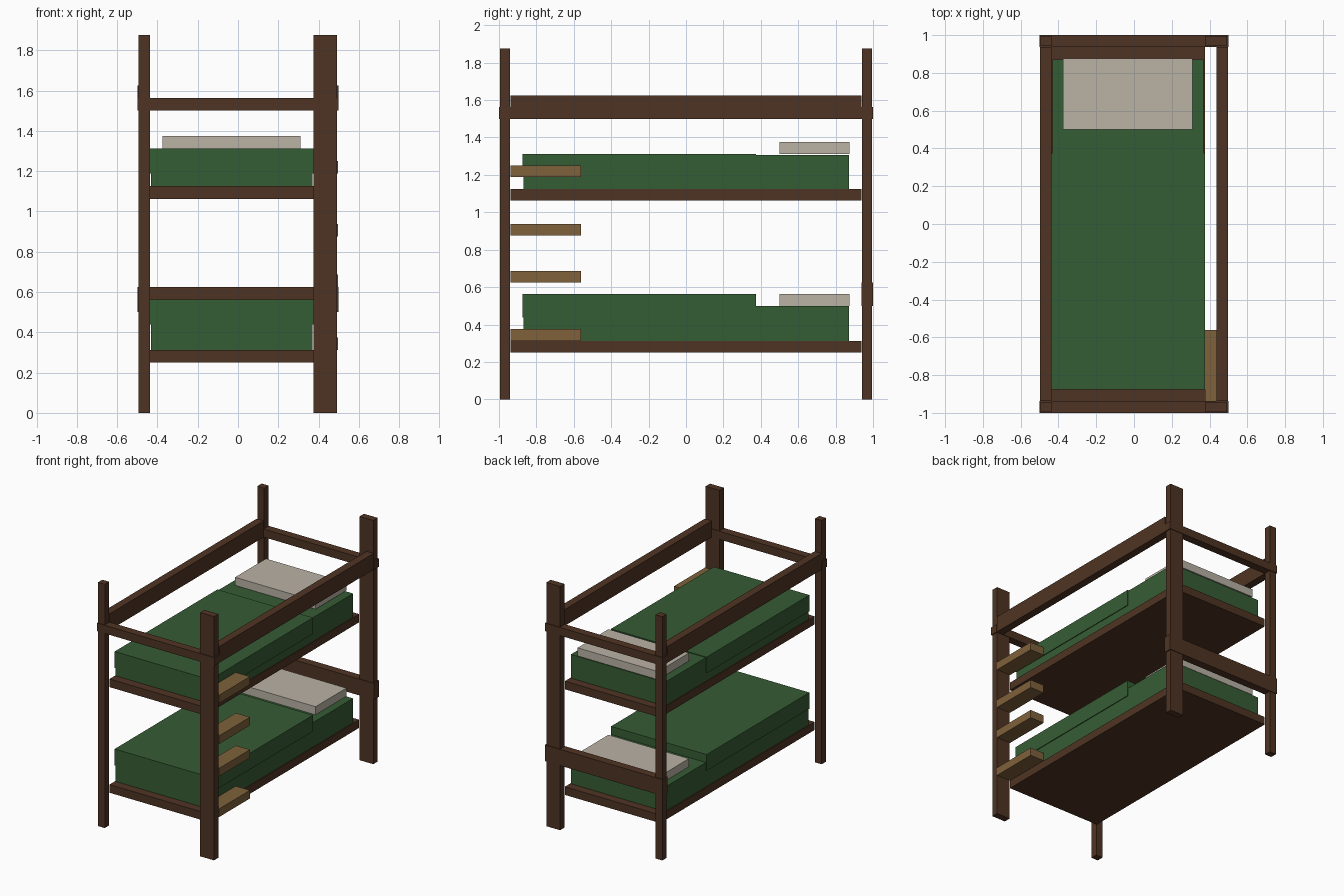
import bpy
import bmesh

if "Cube" in bpy.data.objects:
    bpy.data.objects.remove(bpy.data.objects["Cube"])


def material(name, rgb):
    m = bpy.data.materials.new(name)
    m.diffuse_color = (*rgb, 1.0)
    m.use_nodes = True
    m.node_tree.nodes["Principled BSDF"].inputs["Base Color"].default_value = m.diffuse_color
    return m


DARK_WOOD = material("dark wood", (0.078, 0.034, 0.017))
LIGHT_WOOD = material("light wood", (0.21, 0.12, 0.043))
GREEN = material("green cloth", (0.036, 0.109, 0.034))
CREAM = material("cream cloth", (0.49, 0.445, 0.376))


def box(name, x, y, z, mat):
    """Box from (min, max) ranges on each axis."""
    bm = bmesh.new()
    bmesh.ops.create_cube(bm, size=1.0)
    for v in bm.verts:
        v.co = [r[0] if c < 0 else r[1] for c, r in zip(v.co, (x, y, z))]
    mesh = bpy.data.meshes.new(name)
    bm.to_mesh(mesh)
    bm.free()
    mesh.materials.append(mat)
    obj = bpy.data.objects.new(name, mesh)
    bpy.context.collection.objects.link(obj)
    return obj


# Corner posts: narrow on the left, wide on the ladder side
for end, y in (("front", (-0.995, -0.942)), ("back", (0.942, 0.995))):
    box(f"{end}_left_post", (-0.495, -0.4375), y, (0, 1.875), DARK_WOOD)
    box(f"{end}_right_post", (0.375, 0.492), y, (0, 1.875), DARK_WOOD)

# Guard rails along the sides and ends of the top bunk
for side, x in (("left", (-0.498, -0.4375)), ("right", (0.4375, 0.498))):
    box(f"{side}_guard_rail", x, (-0.9375, 0.9375), (1.5, 1.625), DARK_WOOD)
for end, y in (("front", (-1.0, -0.9375)), ("back", (0.9375, 1.0))):
    box(f"{end}_guard_rail", (-0.5, 0.5), y, (1.5, 1.5625), DARK_WOOD)

# Headboard of the lower bunk
box("lower_headboard", (-0.5, 0.5), (0.9375, 1.0), (0.5, 0.625), DARK_WOOD)

# Two bunks: base, mattress, blanket and pillow
for level, z, top in (("lower", 0.25, 0.5625), ("upper", 1.0625, 1.3125)):
    base = z + 0.0625
    bed = base + (0.1875 if level == "lower" else 0.182)
    pillow = z + 0.25
    box(f"{level}_bed_base", (-0.4375, 0.375), (-0.9375, 0.9375), (z, base), DARK_WOOD)
    box(f"{level}_mattress", (-0.432, 0.369), (-0.87, 0.872), (base, bed), GREEN)
    box(f"{level}_blanket", (-0.4375, 0.375), (-0.875, 0.375), (top - 0.125, top), GREEN)
    box(f"{level}_pillow", (-0.375, 0.31), (0.5, 0.875), (pillow, pillow + 0.0625), CREAM)

# Ladder rungs beside the front right post
for i, z in enumerate((0.3125, 0.625, 0.875, 1.1875)):
    box(f"ladder_rung_{i + 1}", (0.375, 0.496), (-0.9375, -0.5625), (z, z + 0.0625), LIGHT_WOOD)
